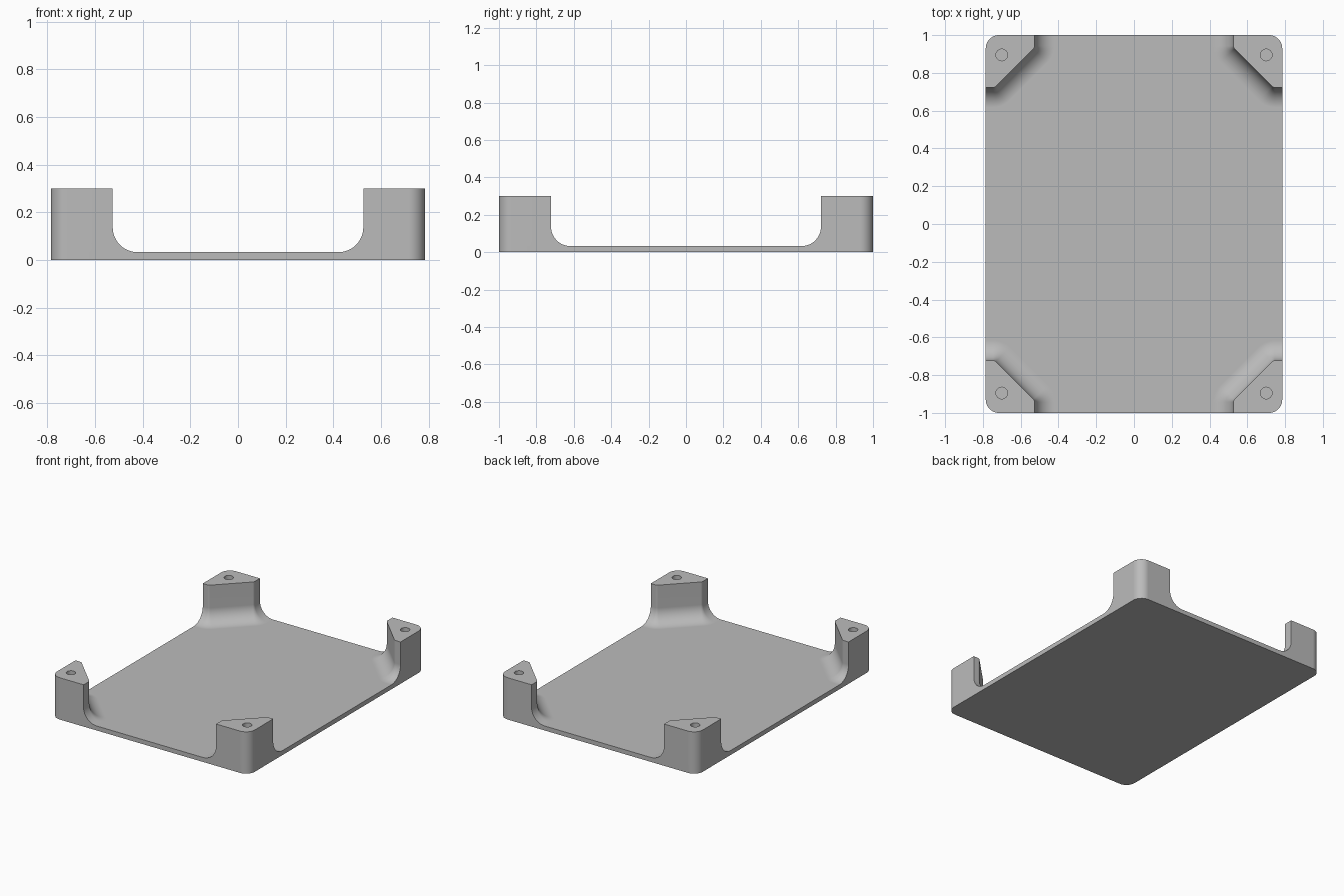
import bpy
import bmesh
from math import pi, sin, cos, tan

if "Cube" in bpy.data.objects:
    bpy.data.objects.remove(bpy.data.objects["Cube"])

HX, HY = 0.785, 1.0             # half sizes of the plate
FLOOR, TOP = 0.032, 0.30        # plate thickness, post height
EDGE_X, EDGE_Y = 0.526, 0.722   # inner limits of a post
CORNER, NOSE, COVE = 0.07, 0.02, 0.105
HOLE = (0.70, 0.895)
HOLE_R, HOLE_BOTTOM = 0.031, 0.10
START_Y = 0.934                 # where the diagonal face begins
START_X = EDGE_X + START_Y - EDGE_Y


def arc(cx, cy, r, a0, a1, n):
    return [(cx + r * cos(a0 + (a1 - a0) * i / n),
             cy + r * sin(a0 + (a1 - a0) * i / n)) for i in range(n + 1)]


def inner_path(d):
    """Inner side of a post, grown by d, from the y edge to the x edge."""
    k = NOSE * tan(pi / 8)
    cx, cy = EDGE_X + NOSE, EDGE_Y + NOSE
    return ([(EDGE_X - d, HY)]
            + arc(cx, START_Y + k, NOSE + d, pi, pi * 1.25, 6)
            + arc(START_X + k, cy, NOSE + d, pi * 1.25, pi * 1.5, 6)
            + [(HX, EDGE_Y - d)])


outer = arc(HX - CORNER, HY - CORNER, CORNER, 0, pi / 2, 10)
bm = bmesh.new()


def ring(points, z, sx, sy):
    return [bm.verts.new((x * sx, y * sy, z)) for x, y in points]


def bridge(a, b, closed=True):
    for i in range(len(a) if closed else len(a) - 1):
        j = (i + 1) % len(a)
        bm.faces.new((a[i], a[j], b[j], b[i]))


def corner(sx, sy):
    """Post with cove and screw hole; returns its floor and bottom outlines."""
    steps = 12
    levels = [(COVE * (1 - sin(pi / 2 * i / steps)),
               FLOOR + COVE * (1 - cos(pi / 2 * i / steps))) for i in range(steps + 1)]
    levels.append((0, TOP))
    rings = [ring(inner_path(d) + outer, z, sx, sy) for d, z in levels]
    for low, high in zip(rings, rings[1:]):
        bridge(low, high)

    # blind screw hole
    circle = arc(*HOLE, HOLE_R, 0, 2 * pi, 32)[:-1]
    rim = ring(circle, TOP, sx, sy)
    pit = ring(circle, HOLE_BOTTOM, sx, sy)
    bridge(rim, pit)
    bm.faces.new(pit)
    edges = [bm.edges.get((loop[i - 1], loop[i]))
             for loop in (rings[-1], rim) for i in range(len(loop))]
    bmesh.ops.triangle_fill(bm, edges=edges, use_beauty=True)

    # plate rim under the post
    n = len(inner_path(0))
    base = rings[0]
    wall = [base[n - 1]] + base[n:] + [base[0]]
    foot = [bm.verts.new((v.co.x, v.co.y, 0)) for v in wall]
    bridge(wall, foot, closed=False)
    floor = base[:n][::-1]
    if sx * sy < 0:             # keep the outlines running anticlockwise
        floor.reverse()
        foot.reverse()
    return floor, foot


parts = [corner(sx, sy) for sx, sy in ((1, 1), (-1, 1), (-1, -1), (1, -1))]

# plate sides between the posts, then floor and underside
for (floor_a, foot_a), (floor_b, foot_b) in zip(parts, parts[1:] + parts[:1]):
    bm.faces.new((floor_a[-1], foot_a[-1], foot_b[0], floor_b[0]))
bm.faces.new([v for floor, foot in parts for v in floor])
bm.faces.new([v for floor, foot in parts for v in foot])
bmesh.ops.recalc_face_normals(bm, faces=bm.faces)

mesh = bpy.data.meshes.new("tray_with_corner_posts")
bm.to_mesh(mesh)
bm.free()
tray = bpy.data.objects.new("tray_with_corner_posts", mesh)
bpy.context.collection.objects.link(tray)

# plain grey
grey = bpy.data.materials.new("plain_grey")
grey.use_nodes = True
colour = (0.5, 0.5, 0.5, 1)
grey.diffuse_color = colour
grey.node_tree.nodes["Principled BSDF"].inputs["Base Color"].default_value = colour
mesh.materials.append(grey)

# smooth coves and rounded corners, crisp edges, flat floor
bpy.context.view_layer.objects.active = tray
tray.select_set(True)
bpy.ops.object.shade_smooth_by_angle(angle=pi / 6)
flatten = tray.modifiers.new("flat_floor", 'WEIGHTED_NORMAL')
flatten.keep_sharp = True
